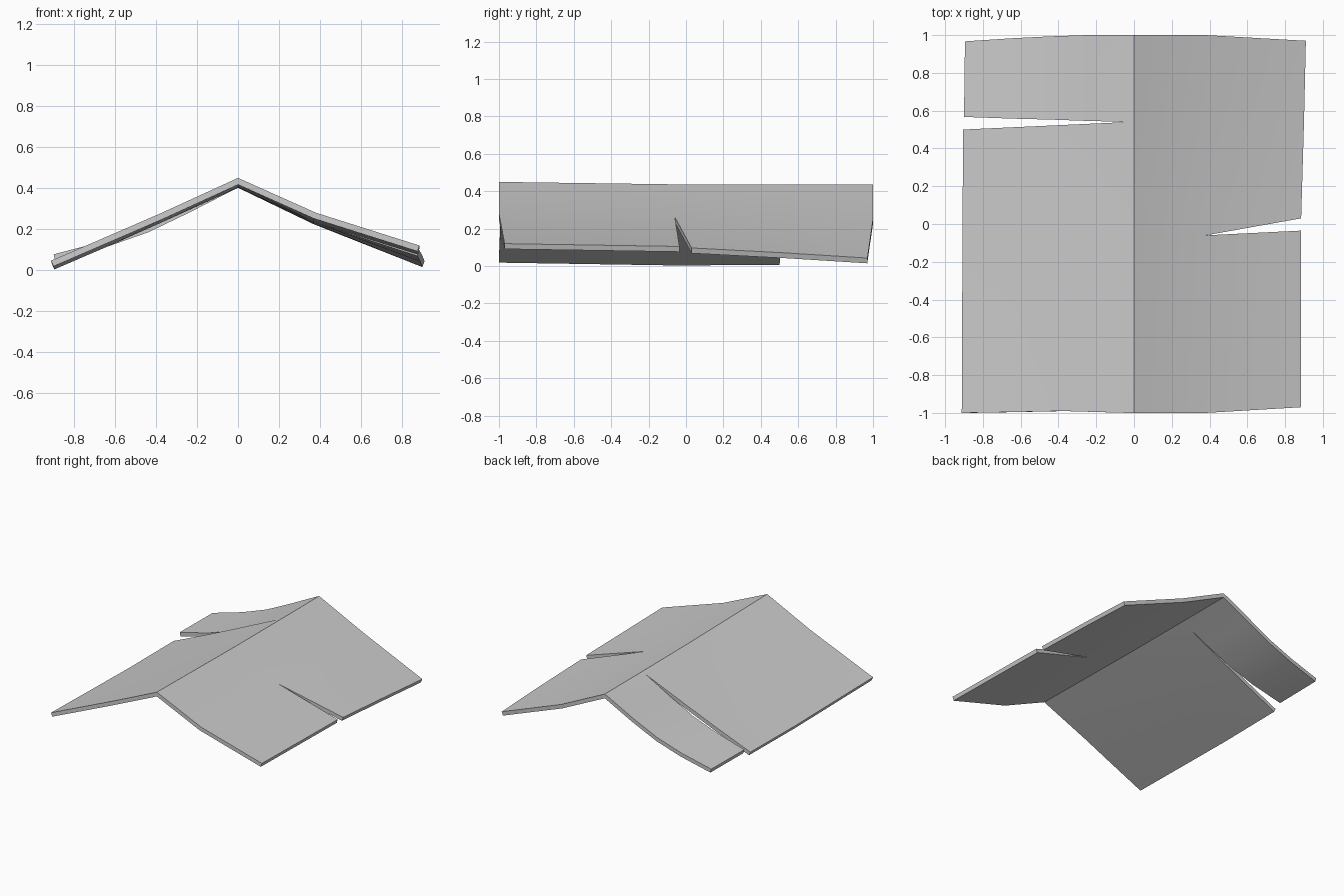
import bpy
import bmesh
from math import radians

cube = bpy.data.objects.get("Cube")
if cube:
    bpy.data.objects.remove(cube, do_unlink=True)

grey = bpy.data.materials.new("light grey")
grey.use_nodes = True
colour = (0.6, 0.6, 0.6, 1)
grey.diffuse_color = colour
grey.node_tree.nodes["Principled BSDF"].inputs["Base Color"].default_value = colour

bm = bmesh.new()


def loft(*sections):
    """Join neighbouring cross-sections with quads."""
    rows = [[bm.verts.new(p) for p in s] for s in sections]
    for a, b in zip(rows, rows[1:]):
        for i in range(len(a) - 1):
            bm.faces.new((a[i], a[i + 1], b[i + 1], b[i]))


# Ridge points, shared by both slopes
front, middle, split, back = (0, -1, 0.45), (0, -0.06, 0.437), (0, 0.54, 0.435), (0, 1, 0.435)

# Left slope: upper part, then two flaps either side of a short slit
mid_front, slit_tip = (0.38, -1, 0.28), (0.38, -0.06, 0.262)
mid_split, mid_back = (0.38, 0.54, 0.256), (0.38, 1, 0.252)
loft((front, mid_front), (middle, slit_tip), (split, mid_split), (back, mid_back))
loft((mid_front, (0.885, -0.97, 0.12)), (slit_tip, (0.885, -0.035, 0.105)))
loft((slit_tip, (0.885, 0.03, 0.097)), (mid_split, (0.9, 0.54, 0.07)),
     (mid_back, (0.91, 0.97, 0.043)))

# Right slope: broad panel, and a sagging strip behind a long slit
tip = (-0.03, 0.54, 0.421)
loft((front, (-0.03, -1, 0.436), (-0.38, -0.99, 0.276), (-0.62, -0.995, 0.172), (-0.912, -1, 0.046)),
     (middle, (-0.03, -0.06, 0.423), (-0.38, -0.06, 0.262), (-0.62, -0.06, 0.155), (-0.908, -0.06, 0.031)),
     (split, tip, (-0.38, 0.524, 0.262), (-0.62, 0.513, 0.155), (-0.905, 0.5, 0.034)))
loft((split, tip, (-0.25, 0.546, 0.308), (-0.45, 0.553, 0.212), (-0.65, 0.558, 0.142), (-0.9, 0.567, 0.077)),
     (back, (-0.03, 1, 0.421), (-0.25, 1, 0.308), (-0.45, 0.993, 0.212), (-0.65, 0.983, 0.142),
      (-0.895, 0.967, 0.077)))

bmesh.ops.remove_doubles(bm, verts=bm.verts, dist=0.001)
bm.normal_update()
bmesh.ops.reverse_faces(bm, faces=[f for f in bm.faces if f.normal.z < 0])

mesh = bpy.data.meshes.new("folded_sheet")
bm.to_mesh(mesh)
bm.free()
mesh.materials.append(grey)
sheet = bpy.data.objects.new("folded_sheet", mesh)
bpy.context.collection.objects.link(sheet)

# Give the sheet its thickness below the top surface
solid = sheet.modifiers.new("thickness", "SOLIDIFY")
solid.thickness = 0.03
solid.offset = -1
solid.use_even_offset = True

bpy.ops.object.select_all(action="DESELECT")
sheet.select_set(True)
bpy.context.view_layer.objects.active = sheet
bpy.ops.object.modifier_apply(modifier=solid.name)
bpy.ops.object.shade_smooth_by_angle(angle=radians(30))
